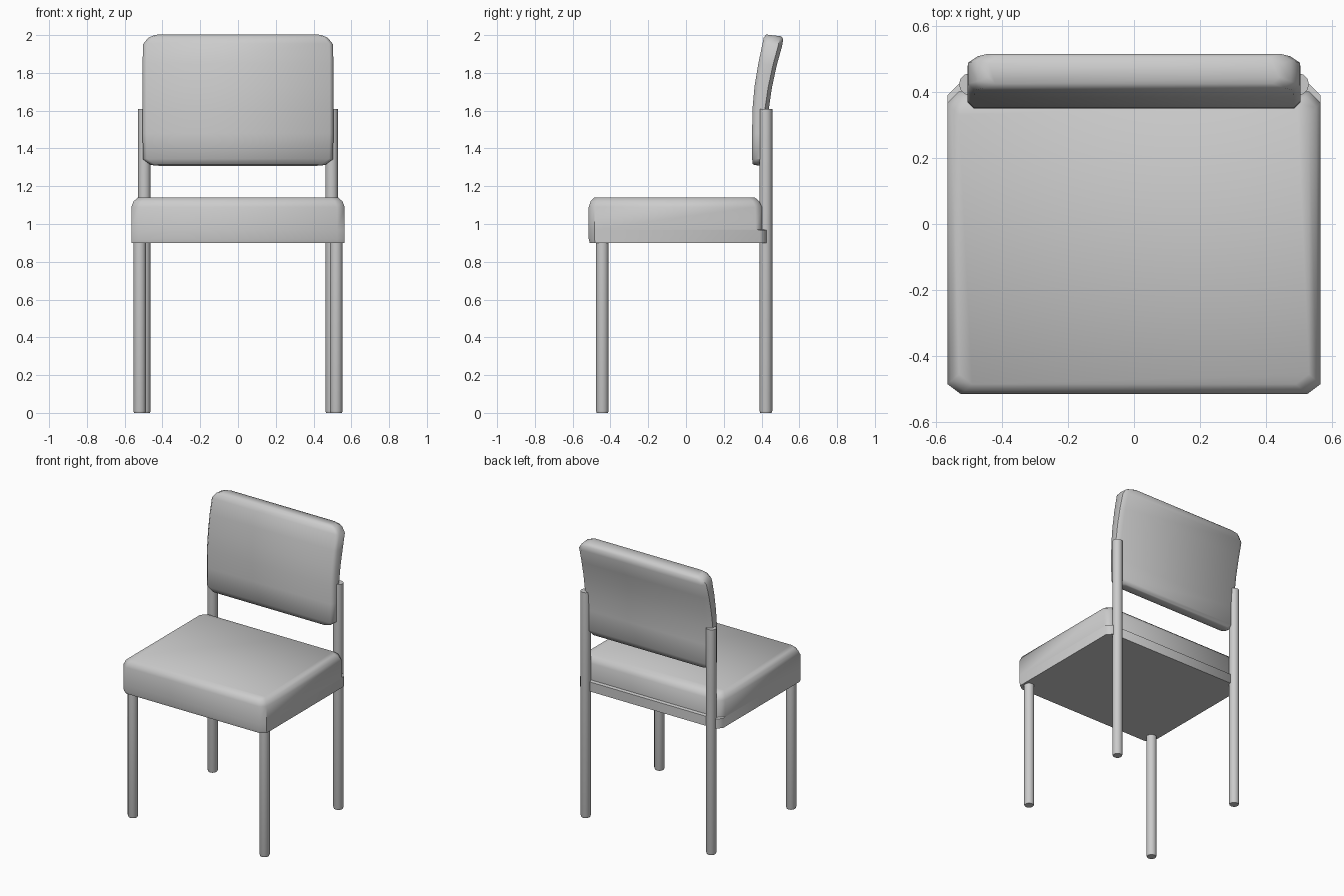
import bpy, bmesh, math

if "Cube" in bpy.data.objects:
    bpy.data.objects.remove(bpy.data.objects["Cube"])


def finish(bm, name, angle=50):
    bmesh.ops.recalc_face_normals(bm, faces=bm.faces)
    me = bpy.data.meshes.new(name)
    bm.to_mesh(me)
    bm.free()
    ob = bpy.data.objects.new(name, me)
    bpy.context.collection.objects.link(ob)
    bpy.ops.object.select_all(action='DESELECT')
    ob.select_set(True)
    bpy.context.view_layer.objects.active = ob
    bpy.ops.object.shade_smooth_by_angle(angle=math.radians(angle))
    return ob


def outline(hx, y0, y1, front, back):
    """Rectangle with cut corners; front/back are (x, y) corner cuts."""
    (fx, fy), (bx, by) = front, back
    right = [(hx - fx, y0), (hx, y0 + fy), (hx, y1 - by), (hx - bx, y1)]
    return right + [(-x, y) for x, y in reversed(right)]


def loft(name, rings):
    """Skin a stack of closed rings and cap both ends."""
    bm = bmesh.new()
    loops = [[bm.verts.new(p) for p in ring] for ring in rings]
    for a, b in zip(loops, loops[1:]):
        for i in range(len(a)):
            j = (i + 1) % len(a)
            bm.faces.new((a[i], a[j], b[j], b[i]))
    bm.faces.new(loops[0])
    bm.faces.new(loops[-1])
    return finish(bm, name)


# Seat cushion with a rear ledge: z, half width, front y, rear y
seat = [(0.90, 0.565, -0.51, 0.425), (0.92, 0.565, -0.515, 0.425),
        (0.968, 0.565, -0.515, 0.425), (0.972, 0.565, -0.515, 0.402),
        (1.09, 0.565, -0.515, 0.402), (1.12, 0.553, -0.505, 0.388),
        (1.14, 0.53, -0.485, 0.365)]
loft("seat", [[(x, y, z) for x, y in outline(hx, y0, y1, (0.04, 0.03), (0.035, 0.035))]
              for z, hx, y0, y1 in seat])

# Curved backrest: z at front, half width, front y, rear y, slope of the section
back = [(1.312, 0.44, 0.362, 0.415, -0.08), (1.318, 0.465, 0.353, 0.428, -0.08),
        (1.345, 0.503, 0.35, 0.43, -0.05), (1.48, 0.505, 0.35, 0.43, 0),
        (1.61, 0.505, 0.352, 0.438, -0.03), (1.73, 0.505, 0.363, 0.455, -0.08),
        (1.85, 0.505, 0.383, 0.48, -0.12), (1.955, 0.503, 0.405, 0.508, -0.15),
        (1.988, 0.475, 0.412, 0.515, -0.10), (2.003, 0.44, 0.425, 0.505, -0.12)]
loft("backrest", [[(x, y, z + s * (y - y0))
                   for x, y in outline(hx, y0, y1, (0.02, 0.02), (0.03, 0.02))]
                  for z, hx, y0, y1, s in back])


# Tubular legs with softened feet
def leg(name, x, y, top, r=0.034, sides=12):
    rings = [[(x + q * math.cos(2 * math.pi * i / sides),
               y + q * math.sin(2 * math.pi * i / sides), z) for i in range(sides)]
             for z, q in ((0, r * 0.88), (0.012, r), (top, r))]
    loft(name, rings)


for side, s in (("left", -1), ("right", 1)):
    leg("front_leg_" + side, s * 0.52, -0.443, 0.91)
    leg("rear_leg_" + side, s * 0.496, 0.423, 1.61)
